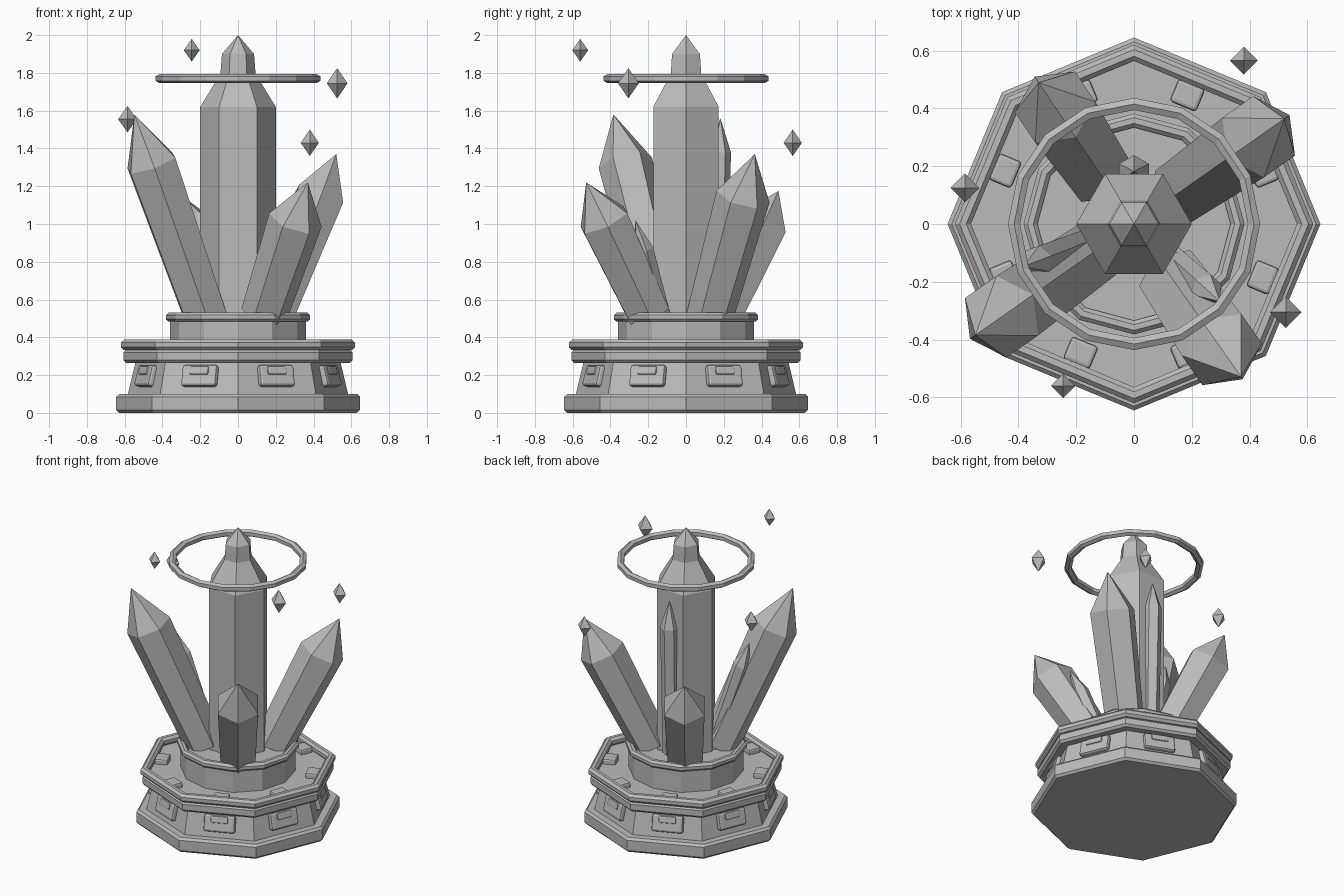
import bpy, bmesh, math
from mathutils import Matrix, Vector

if "Cube" in bpy.data.objects:
    bpy.data.objects.remove(bpy.data.objects["Cube"], do_unlink=True)

stone = bpy.data.materials.new("plain grey")
stone.use_nodes = True
stone.diffuse_color = (0.5, 0.5, 0.5, 1)
stone.node_tree.nodes["Principled BSDF"].inputs["Base Color"].default_value = (0.5, 0.5, 0.5, 1)


def finish(name, bm, matrix=Matrix()):
    bmesh.ops.remove_doubles(bm, verts=bm.verts, dist=1e-5)
    bmesh.ops.recalc_face_normals(bm, faces=bm.faces)
    mesh = bpy.data.meshes.new(name)
    bm.to_mesh(mesh)
    bm.free()
    mesh.materials.append(stone)
    obj = bpy.data.objects.new(name, mesh)
    obj.matrix_world = matrix
    bpy.context.collection.objects.link(obj)
    return obj


def lathe(name, profile, sides, closed=False, matrix=Matrix()):
    """Turn (radius, height) points about z with a given number of flat sides."""
    bm = bmesh.new()
    rings = []
    for r, z in profile:
        if r == 0:
            rings.append([bm.verts.new((0, 0, z))] * sides)
        else:
            rings.append([bm.verts.new((r * math.cos(math.tau * i / sides),
                                        r * math.sin(math.tau * i / sides), z))
                          for i in range(sides)])
    pairs = list(zip(rings, rings[1:]))
    if closed:
        pairs.append((rings[-1], rings[0]))
    for a, b in pairs:
        for i in range(sides):
            j = (i + 1) % sides
            corners = list(dict.fromkeys((a[i], a[j], b[j], b[i])))
            bm.faces.new(corners)
    if not closed:
        for ring in (rings[0], rings[-1]):
            if ring[0] is not ring[1]:
                bm.faces.new(ring)
    return finish(name, bm, matrix)


def hoop(name, radius, thick, z, sides, cross=8):
    turns = [math.tau * (i + 0.5) / cross for i in range(cross)]
    grow = thick / math.cos(math.pi / cross)
    lathe(name, [(radius + grow * math.cos(t), z + grow * math.sin(t)) for t in turns],
          sides, closed=True)


def slab(name, r, low, high, sides, bevel):
    lathe(name, [(r - bevel, low), (r, low + bevel), (r, high - bevel), (r - bevel, high)], sides)


def block(name, size, matrix, bevel):
    bm = bmesh.new()
    bmesh.ops.create_cube(bm, size=1)
    bmesh.ops.scale(bm, vec=size, verts=bm.verts)
    bmesh.ops.bevel(bm, geom=bm.edges[:], offset=bevel, segments=2, profile=0.5, affect='EDGES')
    finish(name, bm, matrix)


def crystal(name, angle, start, end, r_low, r_high, point):
    """Pointed hexagonal prism leaning outward; start and end are (distance, height)."""
    run, rise = end[0] - start[0], end[1] - start[1]
    length = math.hypot(run, rise)
    place = (Matrix.Rotation(math.radians(angle), 4, 'Z')
             @ Matrix.Translation((start[0], 0, start[1]))
             @ Matrix.Rotation(math.atan2(run, rise), 4, 'Y'))
    lathe(name, [(r_low, 0), (r_high, length - point), (0, length)], 6, matrix=place)


# Octagonal plinth
slab("plinth_foot", 0.645, 0, 0.1, 8, 0.015)
lathe("plinth_wall", [(0.585, 0.09), (0.54, 0.28)], 8)
slab("plinth_band", 0.607, 0.265, 0.335, 8, 0.015)
hoop("plinth_rim", 0.592, 0.028, 0.36, 8)

# Panels on the walls and studs on the terrace, one per side
for k in range(8):
    turn = Matrix.Rotation(math.radians(22.5 + 45 * k), 4, 'Z')
    lean = turn @ Matrix.Translation((0.522, 0, 0.195)) @ Matrix.Rotation(-0.24, 4, 'Y')
    block("wall_panel", (0.05, 0.2, 0.115), lean, 0.014)
    block("panel_plate", (0.03, 0.11, 0.045),
          lean @ Matrix.Translation((0.018, 0, 0.025)), 0.008)
    block("terrace_stud", (0.085, 0.1, 0.06),
          turn @ Matrix.Translation((0.482, 0, 0.34)), 0.012)

# Upper drum
lathe("drum", [(0.36, 0.32), (0.36, 0.505)], 12)
hoop("drum_rim", 0.358, 0.024, 0.507, 12)

# Central column crystal with its cap
lathe("central_crystal", [(0.2, 0.48), (0.2, 1.62), (0.093, 1.795),
                          (0.085, 1.9), (0, 2.0)], 6)

# Four large leaning crystals
for name, angle, start, end, point in (
        ("front_right_crystal", 215, (0.21, 0.51), (0.67, 1.58), 0.28),
        ("front_left_crystal", -55, (0.24, 0.52), (0.645, 1.22), 0.23),
        ("back_left_crystal", 35, (0.22, 0.51), (0.635, 1.37), 0.25),
        ("back_right_crystal", 124, (0.22, 0.51), (0.59, 1.175), 0.21)):
    crystal(name, angle, start, end, 0.125, 0.145, point)

# Slim crystals growing beside the large ones
for name, angle, start, end, size in (
        ("slim_back_crystal", 90, (0.16, 0.49), (0.182, 1.56), 0.06),
        ("slim_left_crystal", 44, (0.22, 0.5), (0.51, 1.01), 0.05),
        ("slim_right_crystal", 201, (0.17, 0.5), (0.41, 1.25), 0.055),
        ("slim_front_crystal", -42, (0.19, 0.5), (0.4, 1.02), 0.055)):
    crystal(name, angle, start, end, size * 0.9, size, size * 3)

# Floating ring and shards
hoop("floating_ring", 0.415, 0.021, 1.77, 16, cross=6)
for spot, half, wide in (((-0.245, -0.56, 1.92), 0.06, 0.042),
                         ((0.525, -0.305, 1.745), 0.08, 0.055),
                         ((-0.585, 0.125, 1.555), 0.07, 0.05),
                         ((0.38, 0.565, 1.43), 0.07, 0.048)):
    lathe("floating_shard", [(0, -half), (wide, 0), (0, half)], 4,
          matrix=Matrix.Translation(Vector(spot)))
